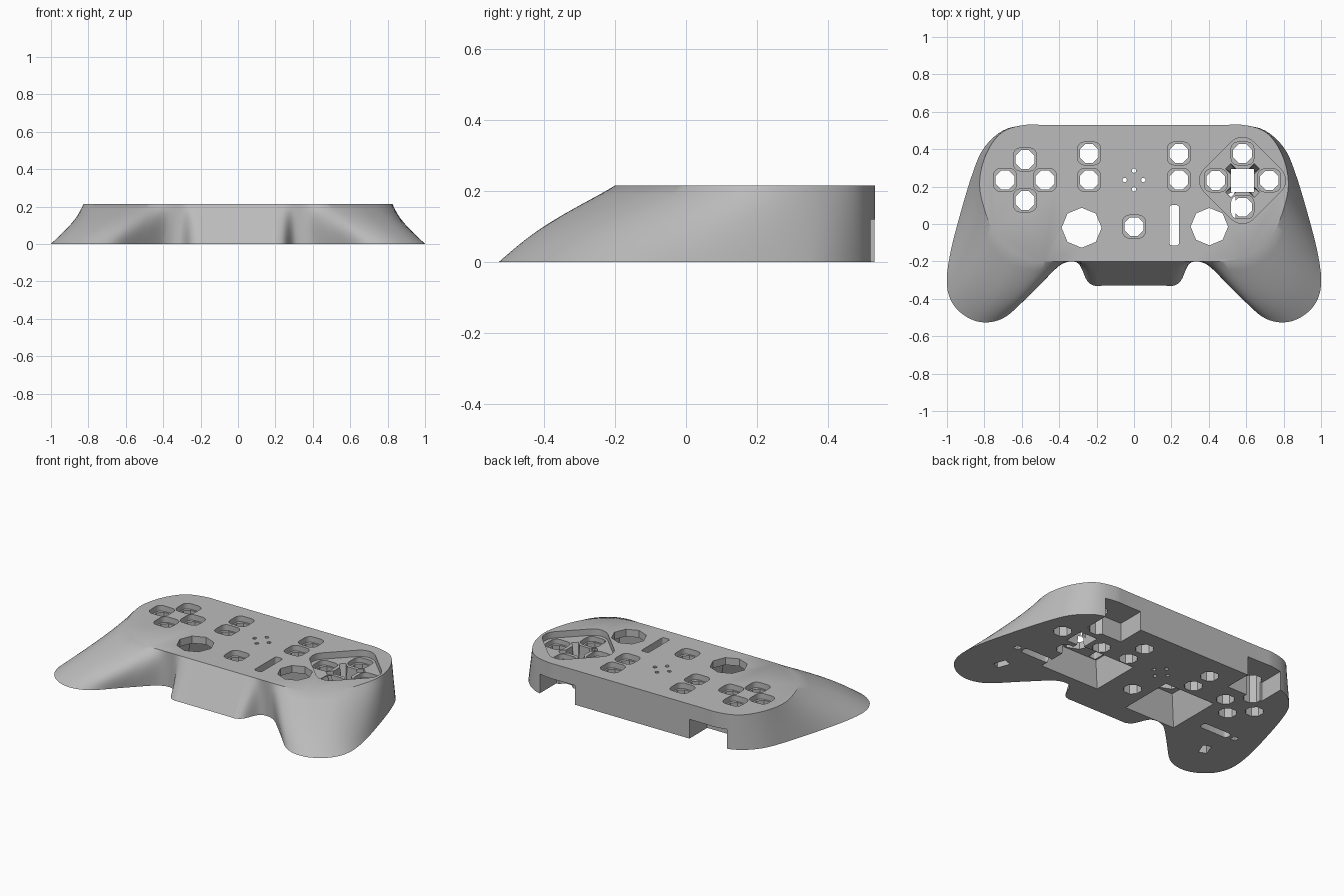
import bpy, bmesh
from math import sin, cos, pi, radians
from mathutils import Vector, Matrix

cube = bpy.data.objects.get("Cube")
if cube:
    bpy.data.objects.remove(cube)

TOP = 0.215
LAYERS = 8
STEPS = 4

grey = bpy.data.materials.new("plain_grey")
grey.use_nodes = True
colour = (0.5, 0.5, 0.5, 1)
grey.diffuse_color = colour
grey.node_tree.nodes["Principled BSDF"].inputs["Base Color"].default_value = colour

# Half outline: base x, base y, top x, top y
half = [(0, .53, 0, .53), (.46, .53, .46, .53), (.58, .53, .58, .53),
        (.70, .50, .69, .50), (.80, .41, .76, .43), (.86, .28, .81, .32),
        (.93, .05, .825, .2), (.985, -.17, .80, .08), (1, -.33, .76, -.02),
        (.96, -.44, .71, -.09), (.87, -.51, .64, -.15), (.77, -.525, .58, -.18),
        (.67, -.485, .50, -.197), (.55, -.365, .44, -.2), (.43, -.245, .38, -.2),
        (.38, -.21, .35, -.2), (.33, -.2, .32, -.2), (.29, -.22, .29, -.2),
        (.25, -.305, .25, -.2), (.21, -.33, .21, -.2), (.17, -.33, .17, -.2),
        (0, -.33, 0, -.2)]
mirrored = [(-a, b, -c, d) for a, b, c, d in half[-2:0:-1]]
loop = half + mirrored


def clamp(v):
    return max(0, min(1, v))


def spline(points):
    """Closed smooth curve through paired base and top points."""
    n, out = len(points), []
    for i in range(n):
        a, b, c, d = (points[(i + k) % n] for k in (-1, 0, 1, 2))
        for s in range(STEPS):
            u = s / STEPS
            out.append([q + u / 2 * (r - p + u * (2 * p - 5 * q + 4 * r - e
                        + u * (3 * (q - r) + e - p)))
                        for p, q, r, e in zip(a, b, c, d)])
    return out


def finish(bm, name):
    bmesh.ops.recalc_face_normals(bm, faces=bm.faces)
    mesh = bpy.data.meshes.new(name)
    bm.to_mesh(mesh)
    bm.free()
    mesh.materials.append(grey)
    obj = bpy.data.objects.new(name, mesh)
    bpy.context.collection.objects.link(obj)
    return obj


def skin(bm, rings):
    rows = [[bm.verts.new(p) for p in ring] for ring in rings]
    n = len(rows[0])
    for low, high in zip(rows, rows[1:]):
        for i in range(n):
            j = (i + 1) % n
            bm.faces.new((low[i], low[j], high[j], high[i]))
    bm.faces.new(rows[0])
    bm.faces.new(rows[-1])


# Shell lofted from the gripped base up to the flat top
rings = []
outline = spline(loop)
for k in range(LAYERS + 1):
    t = k / LAYERS
    ring = []
    for bx, by, tx, ty in outline:
        swell = clamp((-.2 - by) / .2) * clamp((abs(bx) - .3) / .2)
        y = by + (ty - by) * t - .035 * sin(pi * t) * swell
        ring.append((bx + (tx - bx) * t, y, TOP * t))
    rings.append(ring)
bm = bmesh.new()
skin(bm, rings)
shell = finish(bm, "controller_shell")


def rounded(bm, at, w, h, r, z0, z1, turn=0, taper=1, arc=4):
    """Rounded block; its lower end is scaled by taper."""
    flat = []
    for q, (sx, sy) in enumerate(((1, 1), (-1, 1), (-1, -1), (1, -1))):
        for s in range(arc + 1 if r else 1):
            a = (q + s / arc) * pi / 2
            flat.append(Vector((sx * (w / 2 - r) + r * cos(a),
                                sy * (h / 2 - r) + r * sin(a), 0)))
    rot = Matrix.Rotation(radians(turn), 3, 'Z')
    flat = [rot @ p for p in flat]
    skin(bm, [[(at[0] + p.x * f, at[1] + p.y * f, z) for p in flat]
              for z, f in ((z0, taper), (z1, 1))])


def polygon(bm, at, r, sides, z0, z1, turn=0):
    ring = [(at[0] + r * cos(2 * pi * i / sides + radians(turn)),
             at[1] + r * sin(2 * pi * i / sides + radians(turn))) for i in range(sides)]
    skin(bm, [[(x, y, z) for x, y in ring] for z in (z0, z1)])


def cut(build):
    """Subtract a group of separate solids from the shell."""
    bm = bmesh.new()
    build(bm)
    cutter = finish(bm, "cutter")
    cutter.hide_render = True
    mod = shell.modifiers.new("cut", 'BOOLEAN')
    mod.operation = 'DIFFERENCE'
    mod.solver = 'EXACT'
    mod.object = cutter
    bpy.context.view_layer.objects.active = shell
    bpy.ops.object.modifier_apply(modifier=mod.name)
    bpy.data.objects.remove(cutter)


HIGH, LOW = TOP + .05, -.05
cluster = (.58, .233)
left_keys = [(-.583, .345), (-.583, .126), (-.69, .235), (-.476, .235)]
middle_keys = [(s * .24, y) for s in (-1, 1) for y in (.377, .235)] + [(0, -.014)]
right_keys = [(.58, .377), (.58, .09), (.437, .233), (.723, .233)]


def key_recesses(bm):
    for p in left_keys + middle_keys:
        rounded(bm, p, .122, .122, .035, TOP - .035, HIGH)


def diamond_pocket(bm):
    rounded(bm, cluster, .375, .375, .085, TOP - .04, HIGH, turn=45, arc=6)


def cluster_recesses(bm):
    for p in right_keys:
        rounded(bm, p, .122, .122, .035, TOP - .07, HIGH)


def key_holes(bm):
    for p in left_keys + middle_keys + right_keys:
        polygon(bm, p, .054, 8, LOW, HIGH, 22.5)
    rounded(bm, cluster, .122, .122, 0, LOW, HIGH)
    rounded(bm, (.215, -.007), .05, .215, .012, LOW, HIGH)
    for p in ((0, .285), (0, .185), (.05, .235), (-.05, .235)):
        polygon(bm, p, .012, 12, LOW, HIGH)


def stick_holes(bm):
    polygon(bm, (-.28, -.02), .107, 8, LOW, HIGH)
    polygon(bm, (.403, -.014), .1, 8, LOW, HIGH)


# Underside: stick housings, rear notches and grip sockets
def housings(bm):
    rounded(bm, (-.28, -.02), .23, .23, 0, -.02, TOP - .045, taper=1.6)
    rounded(bm, (.36, .02), .36, .28, 0, -.02, TOP - .045, taper=1.15)


def sockets(bm):
    for s in (-1, 1):
        rounded(bm, (s * .52, .48), .25, .25, 0, LOW, .12)
        rounded(bm, (s * .66, -.07), .2, .05, .02, LOW, .07)
        rounded(bm, (s * .8, -.07), .035, .035, 0, LOW, .05)
        rounded(bm, (s * .75, -.27), .05, .08, 0, LOW, .05, turn=s * 20)


def cross_arms(bm):
    rounded(bm, cluster, .27, .05, 0, .03, HIGH, turn=45, taper=.5)


def cross_arms_other(bm):
    rounded(bm, cluster, .27, .05, 0, .03, HIGH, turn=-45, taper=.5)


for group in (key_recesses, diamond_pocket, cluster_recesses, key_holes, stick_holes,
              housings, sockets, cross_arms, cross_arms_other):
    cut(group)

bpy.ops.object.select_all(action='DESELECT')
shell.select_set(True)
bpy.context.view_layer.objects.active = shell
bpy.ops.object.shade_smooth_by_angle(angle=radians(30))
